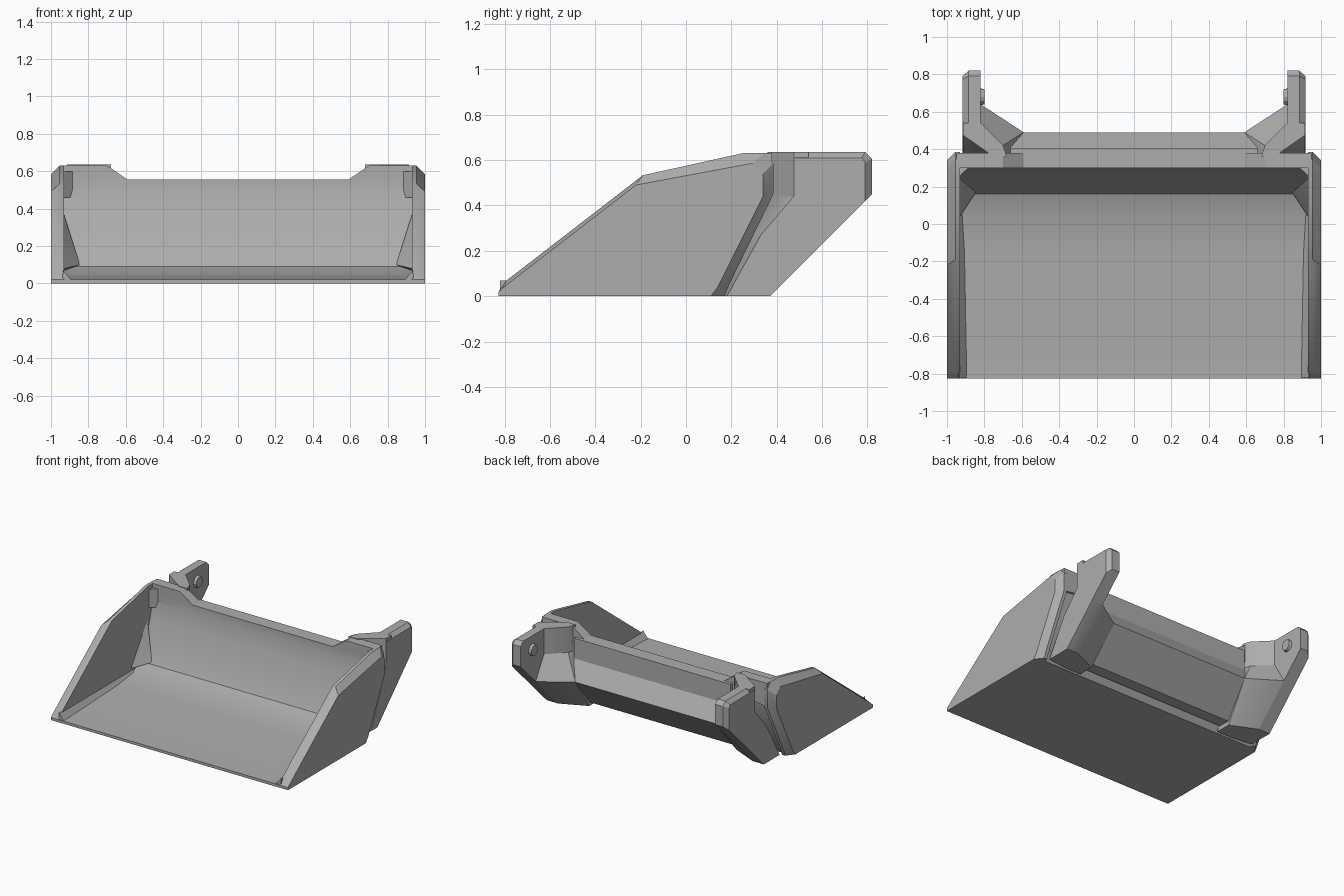
import bpy, bmesh

if "Cube" in bpy.data.objects:
    bpy.data.objects.remove(bpy.data.objects["Cube"])

steel = bpy.data.materials.new("steel_grey")
steel.use_nodes = True
GREY = (0.42, 0.42, 0.42, 1)
steel.diffuse_color = GREY
steel.node_tree.nodes["Principled BSDF"].inputs["Base Color"].default_value = GREY


def finish(name, bm, mirror):
    bmesh.ops.recalc_face_normals(bm, faces=bm.faces)
    mesh = bpy.data.meshes.new(name)
    bm.to_mesh(mesh)
    bm.free()
    mesh.materials.append(steel)
    ob = bpy.data.objects.new(name, mesh)
    bpy.context.collection.objects.link(ob)
    if mirror:
        ob.modifiers.new("mirror", 'MIRROR')
    bpy.ops.object.select_all(action='DESELECT')
    ob.select_set(True)
    bpy.context.view_layer.objects.active = ob
    bpy.ops.object.shade_smooth_by_angle(angle=0.5)
    return ob


def loft(name, loops, mirror=True):
    """Skin matching closed loops and cap both ends."""
    bm = bmesh.new()
    rings = [[bm.verts.new(p) for p in loop] for loop in loops]
    n = len(rings[0])
    for a, b in zip(rings, rings[1:]):
        for i in range(n):
            j = (i + 1) % n
            bm.faces.new((a[i], a[j], b[j], b[i]))
    bm.faces.new(rings[0])
    bm.faces.new(rings[-1])
    return finish(name, bm, mirror)


def hull(name, points):
    bm = bmesh.new()
    for p in points:
        bm.verts.new(p)
    bmesh.ops.convex_hull(bm, input=bm.verts)
    return finish(name, bm, True)


def at_x(x, profile):
    return [(x, y, z) for y, z in profile]


# Bucket floor and curved back wall
inner = [(0.30, 0.555), (0.30, 0.50), (0.27, 0.38), (0.20, 0.17),
         (0.16, 0.09), (0.05, 0.05), (-0.15, 0.035), (-0.826, 0.02)]
shell = [(-0.826, 0), (0.14, 0), (0.18, 0.06), (0.36, 0.42), (0.36, 0.555)] + inner
loft("bucket_shell", [at_x(-0.94, shell), at_x(0.94, shell)], False)

# Cross beam behind the wall
beam = [(0.19, 0.03), (0.28, 0.03), (0.49, 0.27), (0.405, 0.40),
        (0.405, 0.555), (0.33, 0.555), (0.33, 0.42)]
loft("rear_beam", [at_x(-0.66, beam), at_x(0.66, beam)], False)

# Side plates with a chamfered outer border
full = [(-0.826, 0), (-0.826, 0.02), (-0.79, 0.07), (-0.19, 0.533), (0.25, 0.63),
        (0.345, 0.63), (0.385, 0.585), (0.385, 0.45), (0.19, 0.05), (0.17, 0)]
small = [(-0.826, 0), (-0.826, 0.02), (-0.79, 0.05), (-0.22, 0.49), (0.29, 0.585),
         (0.295, 0.585), (0.34, 0.54), (0.34, 0.44), (0.14, 0.04), (0.11, 0)]
loft("side_plate", [at_x(0.93, full), at_x(0.955, full), at_x(1.0, small)])

# Raised corners of the rear rim
rim = [(0.59, 0.50), (0.59, 0.555), (0.70, 0.63), (0.95, 0.63), (0.95, 0.45)]
loft("rim_corner", [[(x, y, z) for x, z in rim] for y in (0.30, 0.38)])

# Inside corner fillets and braces
hull("floor_fillet", [(x, y, z) for y in (-0.82, 0.14)
                      for x, z in ((0.89, 0.015), (0.94, 0.015), (0.935, 0.07))])
hull("upper_corner_fillet", [(x, y, z) for z in (0.46, 0.60)
                             for x, y in ((0.94, 0.25), (0.88, 0.305), (0.94, 0.32))])
hull("corner_brace", [(0.94, 0.25, 0.40), (0.845, 0.17, 0.10), (0.93, 0.04, 0.08),
                      (0.94, 0.19, 0.05), (0.94, 0.21, 0.36)])


# Arm root, flaring down into the beam and grooved on its outer front
def root(z, front, out, back, side, tip):
    return [(0.75, front, z), (0.915, out, z), (0.915, back, z),
            (0.82, back, z), (*tip, z), (side, front, z)]


loft("arm_root", [root(0, 0.16, 0.18, 0.37, 0.62, (0.62, 0.28)),
                  root(0.27, 0.27, 0.33, 0.64, 0.59, (0.59, 0.49)),
                  root(0.44, 0.36, 0.475, 0.54, 0.68, (0.70, 0.42)),
                  root(0.635, 0.36, 0.475, 0.54, 0.68, (0.70, 0.42))])

# Mounting arm
arm = [(0.30, 0), (0.37, 0), (0.82, 0.45), (0.82, 0.605), (0.79, 0.635),
       (0.48, 0.635), (0.48, 0.44)]
arm_outer = [(0.30, 0), (0.37, 0), (0.79, 0.42), (0.79, 0.59), (0.775, 0.61),
             (0.48, 0.61), (0.48, 0.44)]
loft("mounting_arm", [at_x(0.82, arm), at_x(0.885, arm), at_x(0.916, arm_outer)])

# Pivot boss on the inner face of each arm
bm = bmesh.new()
bmesh.ops.create_cone(bm, cap_ends=True, segments=12, radius1=0.05, radius2=0.04, depth=0.04)
for v in bm.verts:
    v.co = (0.82 - v.co.z, 0.68 + v.co.x, 0.53 + v.co.y)
finish("pivot_boss", bm, True)
